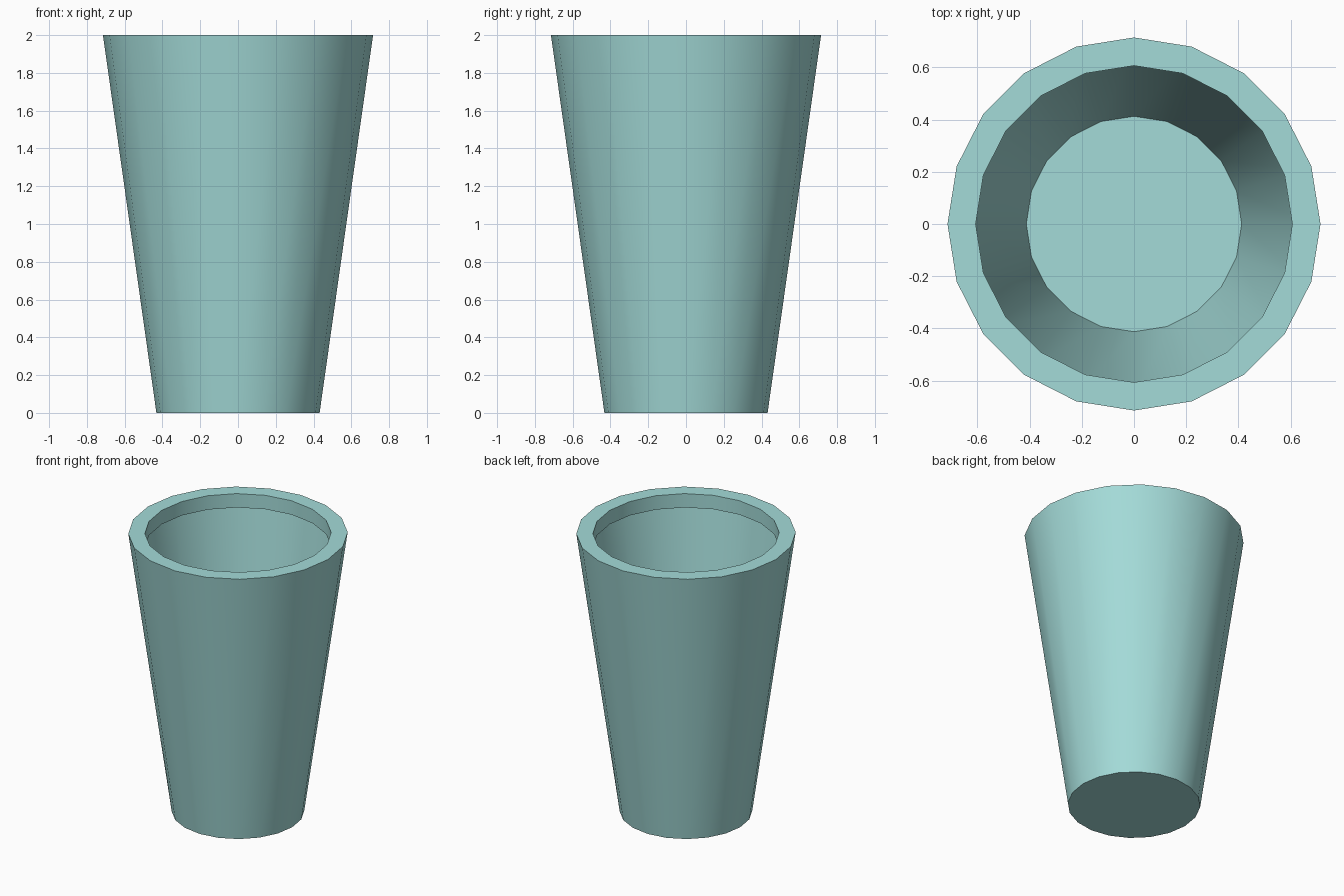
import bpy, bmesh, math

if "Cube" in bpy.data.objects:
    bpy.data.objects.remove(bpy.data.objects["Cube"])

SIDES = 20

# Profile (radius, height): outer base, outer rim, inner rim, lip underside, inner wall, floor
PROFILE = [
    (0.432, 0.0),
    (0.715, 2.0),
    (0.607, 2.0),
    (0.607, 1.9),
    (0.675, 1.9),
    (0.413, 0.03),
]


def ring(bm, radius, z):
    return [bm.verts.new((radius * math.cos(2 * math.pi * i / SIDES),
                          radius * math.sin(2 * math.pi * i / SIDES), z))
            for i in range(SIDES)]


# Tapered cup body with an inward lip
bm = bmesh.new()
rings = [ring(bm, r, z) for r, z in PROFILE]
for low, high in zip(rings, rings[1:]):
    for i in range(SIDES):
        j = (i + 1) % SIDES
        bm.faces.new((low[i], low[j], high[j], high[i]))

# Underside and inner floor
bm.faces.new(rings[0][::-1])
bm.faces.new(rings[-1])
bmesh.ops.recalc_face_normals(bm, faces=bm.faces)

mesh = bpy.data.meshes.new("cup")
bm.to_mesh(mesh)
bm.free()
cup = bpy.data.objects.new("cup", mesh)
bpy.context.collection.objects.link(cup)

# Pale teal finish
mat = bpy.data.materials.new("pale_teal")
mat.diffuse_color = (0.37, 0.71, 0.69, 1.0)
mat.use_nodes = True
mat.node_tree.nodes["Principled BSDF"].inputs["Base Color"].default_value = mat.diffuse_color
mesh.materials.append(mat)

# Smooth sides, sharp rim and floor edges
bpy.context.view_layer.objects.active = cup
cup.select_set(True)
bpy.ops.object.shade_smooth_by_angle(angle=math.radians(30))
